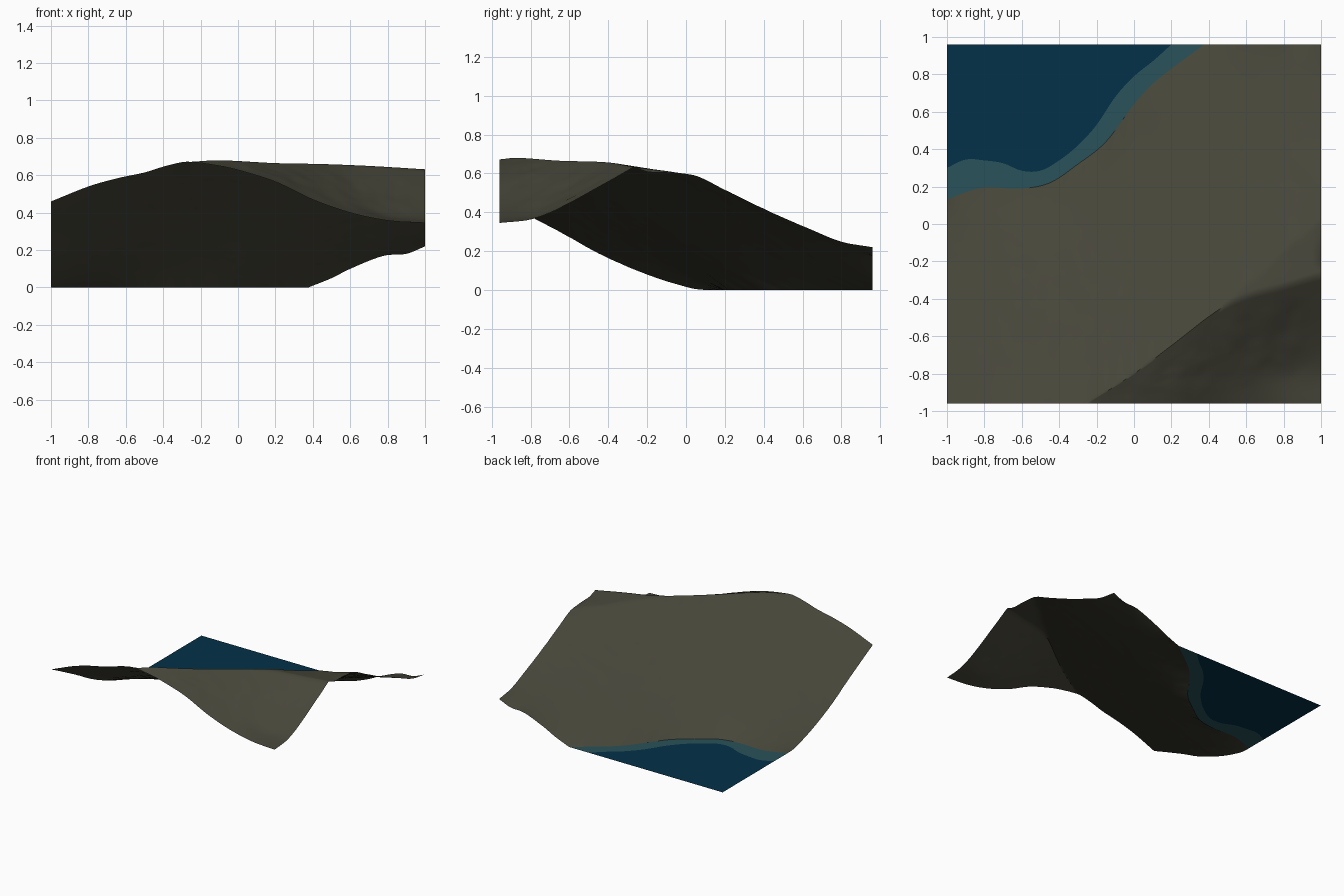
import bpy, bmesh, math
from mathutils import Vector, noise

if "Cube" in bpy.data.objects:
    bpy.data.objects.remove(bpy.data.objects["Cube"])

HALF_Y = 0.96
COLS, LINES = 80, 77
DX, DY = 2 / COLS, 2 * HALF_Y / LINES


def curve(points):
    """Smooth function through (position, value) points, held constant outside."""
    n = len(points)

    def slope(i):
        a, b = points[max(i - 1, 0)], points[min(i + 1, n - 1)]
        return (b[1] - a[1]) / (b[0] - a[0])

    def f(x):
        if x <= points[0][0]:
            return points[0][1]
        if x >= points[-1][0]:
            return points[-1][1]
        i = max(k for k in range(n - 1) if points[k][0] <= x)
        (x0, v0), (x1, v1) = points[i], points[i + 1]
        h = x1 - x0
        t = (x - x0) / h
        return ((2 * t**3 - 3 * t**2 + 1) * v0 + (t**3 - 2 * t**2 + t) * h * slope(i)
                + (3 * t**2 - 2 * t**3) * v1 + (t**3 - t**2) * h * slope(i + 1))
    return f


def smooth(a, b, x):
    t = min(max((x - a) / (b - a), 0), 1)
    return t * t * (3 - 2 * t)


# plan lines: ridge crest, shoreline and edge of the deep water
ridge_y = curve([(-.25, -.96), (0, -.80), (.2, -.65), (.45, -.46), (.6, -.385), (.8, -.33), (1, -.27)])
shore_y = curve([(-1, .13), (-.9, .17), (-.8, .195), (-.6, .19), (-.45, .22), (-.3, .32),
                 (-.15, .44), (0, .64), (.1, .75), (.2, .83), (.375, .96)])
deep_y = curve([(-1, .30), (-.9, .345), (-.8, .34), (-.7, .325), (-.6, .285), (-.5, .285), (-.4, .34),
                (-.3, .42), (-.2, .53), (-.1, .68), (0, .79), (.1, .87), (.2, .96)])

# heights along the front edge, the crest and the back edge
front_z = curve([(-1, .46), (-.8, .54), (-.65, .583), (-.5, .615), (-.4, .646), (-.3, .67), (-.25, .672),
                 (-.1, .65), (0, .628), (.2, .565), (.4, .47), (.6, .40), (.8, .358), (1, .345)])
crest_z = curve([(-.25, .672), (-.1, .68), (.2, .665), (.45, .66), (.7, .65), (1, .632)])
back_z = curve([(.375, 0), (.5, .05), (.6, .10), (.78, .17), (.9, .18), (1, .22)])

# profiles of the left and right edges, from crest (0) to foot (1)
left_slope = curve([(0, 1), (.165, .8), (.33, .59), (.51, .36), (.7, .17), (.88, .035), (.94, .006), (1, 0)])
right_slope = curve([(0, 1), (.057, .94), (.138, .93), (.26, .89), (.38, .72), (.545, .48),
                     (.707, .265), (.87, .07), (1, 0)])
cliff_slope = curve([(0, 1), (.19, .74), (.48, .355), (.74, .077), (1, 0)])


def top_z(x):
    return front_z(x) if x <= -.25 else crest_z(x)


def rough(x, y, amount):
    return amount * noise.fractal(Vector((x * 7, y * 7, 3)), 1.0, 2.0, 3)


def relaxed_heights():
    """Stretch a smooth slope between the fixed edges, the crest and the shore."""
    grid, free = [], []
    for i in range(COLS + 1):
        x = -1 + i * DX
        r, s, top, foot = ridge_y(x), shore_y(x), top_z(x), back_z(x)
        crease = -.40 + (x - .5) * .9
        column = []
        for j in range(LINES + 1):
            y = -HALF_Y + j * DY
            t = min(max((y - r) / (s - r), 0), 1)
            z = foot + (top - foot) * (1 - t)
            if i == 0:
                z = foot + (top - foot) * left_slope(t)
            elif i == COLS:
                z = foot + (top - foot) * right_slope(t)
            elif x >= .5 and r < y <= crease:      # flat shoulder behind the crest
                z = top + (.655 - (x - .5) * .13 - top) * (y - r) / (crease - r)
            elif 0 < t < 1 and 0 < j < LINES:
                free.append((i, j))
            column.append(z)
        grid.append(column)
    wx, wy = DY * DY, DX * DX
    for _ in range(260):
        for i, j in free:
            mean = (wx * (grid[i - 1][j] + grid[i + 1][j])
                    + wy * (grid[i][j - 1] + grid[i][j + 1])) / (2 * (wx + wy))
            grid[i][j] += 1.88 * (mean - grid[i][j])
    return grid


heights = relaxed_heights()


def sample(x, y):
    column = heights[round((x + 1) / DX)]
    v = min(max((y + HALF_Y) / DY, 0), LINES - 1e-6)
    j = int(v)
    return column[j] + (column[j + 1] - column[j]) * (v - j)


def cliff(x, t):
    y = ridge_y(x) + (-HALF_Y - ridge_y(x)) * t
    w = smooth(.3, .95, x)
    s = w * cliff_slope(t) + (1 - w) * (1 - t)
    z = front_z(x) + (top_z(x) - front_z(x)) * s
    fade = smooth(-.25, .3, x) * (1 - .8 * smooth(.85, 1, x))
    return x, y, z + rough(x, y, .008) * math.sin(math.pi * t) * fade


def hillside(x, t):
    r, s = ridge_y(x), shore_y(x)
    y = r + (s - r) * t
    # meet the crest and the foot exactly
    fix = ((top_z(x) - sample(x, r)) * max(0, 1 - t * 8)
           + (back_z(x) - sample(x, s)) * max(0, t * 8 - 7))
    return x, y, max(0, sample(x, y) + fix + rough(x, y, .003) * math.sin(math.pi * t))


def shallows(x, t):
    return x, shore_y(x) + (deep_y(x) - shore_y(x)) * t, 0


def deeps(x, t):
    return x, deep_y(x) + (HALF_Y - deep_y(x)) * t, 0


def sheet(name, strips, colour):
    """Join strips of (surface function, rows, facing) into one open sheet."""
    bm = bmesh.new()
    found = {}

    def vert(p):
        key = tuple(round(c, 4) for c in p)
        if key not in found:
            found[key] = bm.verts.new(p)
        return found[key]

    for surface, rows, facing in strips:
        grid = [[vert(surface(-1 + i * DX, j / rows)) for j in range(rows + 1)]
                for i in range(COLS + 1)]
        for i in range(COLS):
            for j in range(rows):
                ring = [grid[i][j], grid[i + 1][j], grid[i + 1][j + 1], grid[i][j + 1]][::facing]
                ring = list(dict.fromkeys(ring))
                if len(ring) > 2 and not bm.faces.get(ring):
                    bm.faces.new(ring)
    mesh = bpy.data.meshes.new(name)
    bm.to_mesh(mesh)
    bm.free()
    mat = bpy.data.materials.new(name + "_colour")
    mat.diffuse_color = (*colour, 1)
    mat.use_nodes = True
    mat.node_tree.nodes["Principled BSDF"].inputs["Base Color"].default_value = mat.diffuse_color
    mesh.materials.append(mat)
    ob = bpy.data.objects.new(name, mesh)
    bpy.context.collection.objects.link(ob)
    bpy.ops.object.select_all(action='DESELECT')
    ob.select_set(True)
    bpy.context.view_layer.objects.active = ob
    bpy.ops.object.shade_smooth_by_angle(angle=math.radians(50))
    return ob


# ridge with its steep front and long back slope
sheet("hillside", [(hillside, 60, 1), (cliff, 24, -1)], (.062, .060, .041))
# water along the shore and beyond
sheet("shallow_water", [(shallows, 3, 1)], (.022, .084, .100))
sheet("deep_water", [(deeps, 6, 1)], (.0010, .031, .065))
